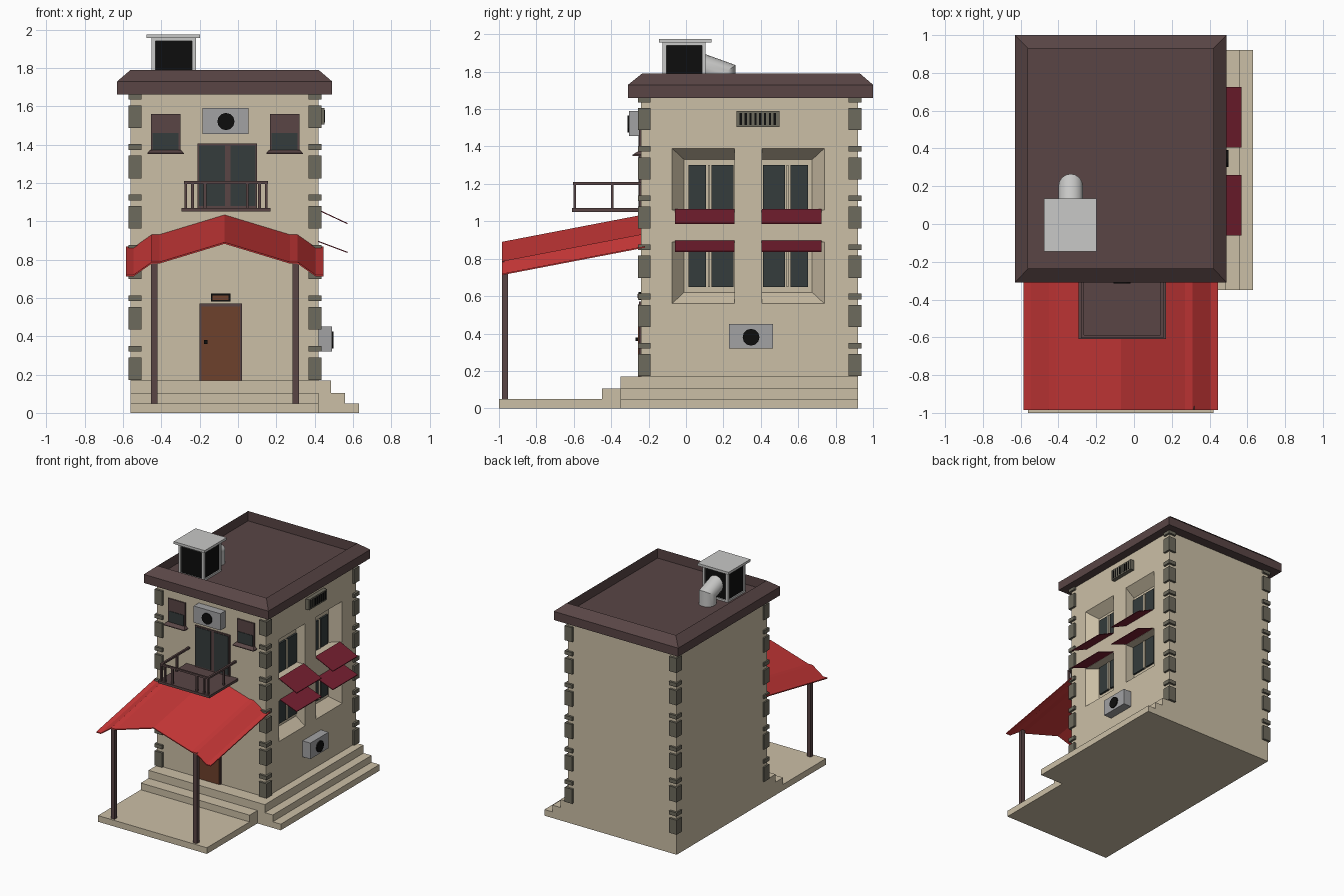
import bpy, bmesh, math
from mathutils import Matrix, Vector

default = bpy.data.objects.get("Cube")
if default:
    bpy.data.objects.remove(default, do_unlink=True)


def material(name, *rgb):
    m = bpy.data.materials.new(name)
    m.use_nodes = True
    m.diffuse_color = (*rgb, 1)
    m.node_tree.nodes["Principled BSDF"].inputs["Base Color"].default_value = (*rgb, 1)
    return m


PLASTER = material("cream plaster", 0.60, 0.52, 0.38)
STONE = material("grey stone", 0.155, 0.145, 0.11)
BROWN = material("dark brown", 0.10, 0.06, 0.06)
RED = material("bright red", 0.60, 0.04, 0.04)
MAROON = material("maroon", 0.18, 0.014, 0.03)
GLASS = material("dark glass", 0.035, 0.045, 0.045)
WOOD = material("door wood", 0.155, 0.052, 0.025)
METAL = material("grey metal", 0.36, 0.36, 0.37)
LIGHT = material("light metal", 0.58, 0.58, 0.57)
BLACK = material("black", 0.004, 0.004, 0.004)


def finish(name, bm, mat):
    bmesh.ops.recalc_face_normals(bm, faces=bm.faces)
    mesh = bpy.data.meshes.new(name)
    bm.to_mesh(mesh)
    bm.free()
    mesh.materials.append(mat)
    obj = bpy.data.objects.new(name, mesh)
    bpy.context.collection.objects.link(obj)
    return obj


def boxes(name, mat, *spans):
    """One object from boxes given as (x0, x1, y0, y1, z0, z1)."""
    bm = bmesh.new()
    for x0, x1, y0, y1, z0, z1 in spans:
        place = Matrix.Translation(((x0 + x1) / 2, (y0 + y1) / 2, (z0 + z1) / 2))
        size = Matrix.Diagonal((x1 - x0, y1 - y0, z1 - z0, 1))
        bmesh.ops.create_cube(bm, size=1, matrix=place @ size)
    return finish(name, bm, mat)


def loft(name, mat, rings):
    """Skin closed rings of equal length and cap both ends."""
    bm = bmesh.new()
    loops = [[bm.verts.new(p) for p in ring] for ring in rings]
    n = len(loops[0])
    for a, b in zip(loops, loops[1:]):
        for i in range(n):
            j = (i + 1) % n
            bm.faces.new((a[i], a[j], b[j], b[i]))
    bm.faces.new(loops[0])
    bm.faces.new(loops[-1])
    return finish(name, bm, mat)


def rect(x0, x1, y0, y1, z):
    return [(x0, y0, z), (x1, y0, z), (x1, y1, z), (x0, y1, z)]


def fan(name, centre, axis):
    bm = bmesh.new()
    turn = Vector(axis).to_track_quat('Z', 'Y').to_matrix().to_4x4()
    bmesh.ops.create_cone(bm, cap_ends=True, segments=12, radius1=0.045, radius2=0.045,
                          depth=0.02, matrix=Matrix.Translation(centre) @ turn)
    return finish(name, bm, BLACK)


XL, XR, YF, YB = -0.56, 0.42, -0.24, 0.92     # wall planes
MID = -0.07                                   # centre line of the front
SIDE_Y, SIDE_Z = 0.3325, 0.975                # centre of the side windows


def mirror_y(y, flip):
    return 2 * SIDE_Y - y if flip else y


def mirror_z(z, flip):
    return 2 * SIDE_Z - z if flip else z


# Walls with four splayed window recesses on the side
walls = boxes("walls", PLASTER, (XL, XR, YF, YB, 0, 1.67))
for fy in (0, 1):
    for fz in (0, 1):
        rings = []
        for x, y0, z1 in ((0.43, -0.083, 1.398), (0.34, -0.01, 1.33)):
            corners = ((y0, 1.06), (0.26, 1.06), (0.26, z1), (y0, z1))
            rings.append([(x, mirror_y(y, fy), mirror_z(z, fz)) for y, z in corners])
        cutter = loft("recess_cutter", PLASTER, rings)
        cutter.hide_render = True
        cut = walls.modifiers.new("recess", 'BOOLEAN')
        cut.operation, cut.solver, cut.object = 'DIFFERENCE', 'EXACT', cutter
        bpy.context.view_layer.objects.active = walls
        bpy.ops.object.modifier_apply(modifier=cut.name)
        bpy.data.objects.remove(cutter, do_unlink=True)

        # Glass panes and mullion inside the recess
        def pane(y0, y1, depth):
            ys = sorted((mirror_y(y0, fy), mirror_y(y1, fy)))
            zs = sorted((mirror_z(1.065, fz), mirror_z(1.30, fz)))
            return (0.335, depth, *ys, *zs)
        boxes("side_window_glass", GLASS, pane(0.013, 0.107, 0.355), pane(0.137, 0.254, 0.355))
        boxes("side_window_mullion", PLASTER, pane(0.117, 0.127, 0.36))

    # Sloped maroon awnings, two per column
    ya, yb = sorted((mirror_y(-0.06, fy), mirror_y(0.26, fy)))
    for top, low in ((1.06, 0.985), (0.895, 0.835)):
        loft("side_awning", MAROON,
             [[(0.41, y, top), (0.57, y, low), (0.57, y, low + 0.006), (0.41, y, top + 0.006)]
              for y in (ya, yb)])

# Stepped base
for i, (z0, z1) in enumerate(((0, 0.05), (0.05, 0.105), (0.105, 0.17))):
    front = (-1.0, -0.45, -0.35)[i]
    boxes("front_step", PLASTER, (XL, XR, front, YF, z0, z1))
    boxes("side_step", PLASTER, (XR, 0.63 - 0.072 * i, -0.35, YB, z0, z1))

# Corner stones, alternating tall and short
for cx in (-0.5375, 0.4025):
    for cy in (-0.2235, 0.904):
        spans = []
        for i in range(6):
            for z, h in ((0.172, 0.118), (0.32, 0.03)):
                z += 0.263 * i
                spans.append((cx - 0.034, cx + 0.034, cy - 0.034, cy + 0.034, z, z + h))
        boxes("corner_stones", STONE, *spans)

# Roof with a ridged rim around a sunken deck
loft("roof", BROWN, [rect(-0.63, 0.49, -0.31, 1.0, 1.66), rect(-0.63, 0.49, -0.31, 1.0, 1.73),
                     rect(-0.56, 0.42, -0.235, 0.93, 1.79), rect(-0.56, 0.42, -0.235, 0.93, 1.71)])

# Rooftop vent housing: dark core, light edges and cap
x0, x1, y0, y1 = -0.45, -0.22, -0.125, 0.105
boxes("vent_core", BLACK, (x0 + 0.01, x1 - 0.01, y0 + 0.01, y1 - 0.01, 1.71, 1.95))
edges = [(x, x + 0.02, y, y + 0.02, 1.71, 1.955) for x in (x0, x1 - 0.02) for y in (y0, y1 - 0.02)]
for z in (1.71, 1.94):
    edges += [(x0, x1, y, y + 0.02, z, z + 0.015) for y in (y0, y1 - 0.02)]
    edges += [(x, x + 0.02, y0, y1, z, z + 0.015) for x in (x0, x1 - 0.02)]
boxes("vent_frame", LIGHT, *edges)
boxes("vent_cap", LIGHT, (-0.477, -0.198, -0.145, 0.135, 1.955, 1.975))

# Mitred elbow pipe: ring centre (y, z) and tilt (y, z)
pipe_rings = []
for y, z, ty, tz in ((0.08, 1.833, 0, 0.069), (0.2, 1.789, 0.065, 0.046), (0.2, 1.70, 0.065, 0)):
    angles = [math.tau * k / 16 for k in range(16)]
    pipe_rings.append([(-0.335 + 0.065 * math.cos(a), y + ty * math.sin(a), z + tz * math.sin(a))
                       for a in angles])
pipe = loft("vent_pipe", LIGHT, pipe_rings)
bpy.ops.object.select_all(action='DESELECT')
pipe.select_set(True)
bpy.context.view_layer.objects.active = pipe
bpy.ops.object.shade_smooth_by_angle(angle=math.radians(30))

# Porch canopy: folded sheet sloping down to the front
half = [(-0.515, 0.72), (-0.475, 0.72), (-0.38, 0.787), (-0.34, 0.787), (0, 0.89)]
profile = half + [(-x, z) for x, z in reversed(half[:-1])]
outline = profile + [(x, z - 0.008) for x, z in reversed(profile)]
loft("porch_canopy", RED, [[(MID + x, y, z + rise) for x, z in outline]
                           for y, rise in ((-0.985, 0), (-0.22, 0.147))])
for x in (-0.455, 0.285):
    boxes("porch_post", BROWN, (x, x + 0.034, -0.985, -0.953, 0.05, 0.785))

# Front door and the small sign above it
boxes("door_frame", BROWN, (-0.20, 0.02, -0.252, YF, 0.17, 0.57))
boxes("door", WOOD, (-0.19, 0.01, -0.257, YF, 0.17, 0.555))
boxes("door_knob", BLACK, (-0.178, -0.16, -0.27, YF, 0.36, 0.38))
boxes("sign_frame", BLACK, (-0.142, -0.04, -0.255, YF, 0.58, 0.622))
boxes("sign_face", WOOD, (-0.132, -0.05, -0.259, YF, 0.59, 0.612))

# Balcony door
boxes("balcony_door_frame", BROWN, (-0.212, 0.10, -0.25, YF, 1.06, 1.405))
boxes("balcony_door_glass", GLASS, (-0.203, -0.068, -0.254, YF, 1.08, 1.395),
      (-0.04, 0.09, -0.254, YF, 1.08, 1.395))

# Balcony slab and railing
BX = -0.0625
boxes("balcony_slab", BROWN, (BX - 0.232, BX + 0.232, -0.61, YF, 1.05, 1.07))
rail = [(BX - 0.218, BX + 0.218, -0.603, -0.588, 1.195, 1.21)]
for s in (-1, 1):
    sx = BX + s * 0.21
    rail.append((sx - 0.008, sx + 0.008, -0.603, YF, 1.195, 1.21))
    posts = [(sx, -0.595), (sx, -0.395), (BX + s * 0.175, -0.595), (BX + s * 0.11, -0.595)]
    rail += [(x - 0.007, x + 0.007, y - 0.007, y + 0.007, 1.06, 1.2) for x, y in posts]
boxes("balcony_railing", BROWN, *rail)

# Small front windows with half blinds and flared sills
for cx in (-0.378, 0.243):
    boxes("front_window_blind", BROWN, (cx - 0.077, cx + 0.077, -0.25, YF, 1.365, 1.56))
    boxes("front_window_glass", GLASS, (cx - 0.067, cx + 0.067, -0.254, YF, 1.372, 1.46))
    loft("front_window_sill", BROWN, [rect(cx - 0.095, cx + 0.095, -0.285, YF, 1.35),
                                      rect(cx - 0.095, cx + 0.095, -0.285, YF, 1.356),
                                      rect(cx - 0.078, cx + 0.078, -0.26, YF, 1.372)])

# Air conditioners on the front and the side
boxes("front_air_conditioner", METAL, (-0.185, 0.055, -0.305, YF, 1.455, 1.59))
fan("front_fan", (-0.063, -0.304, 1.52), (0, -1, 0))
boxes("side_air_conditioner", METAL, (XR, 0.49, 0.23, 0.465, 0.32, 0.45))
fan("side_fan", (0.489, 0.348, 0.38), (1, 0, 0))

# Slatted vent high on the side
boxes("side_vent", STONE, (XR, 0.452, 0.27, 0.50, 1.505, 1.59))
boxes("side_vent_slots", BLACK, *[(0.44, 0.454, 0.287 + 0.026 * i, 0.299 + 0.026 * i, 1.515, 1.58)
                                  for i in range(8)])
